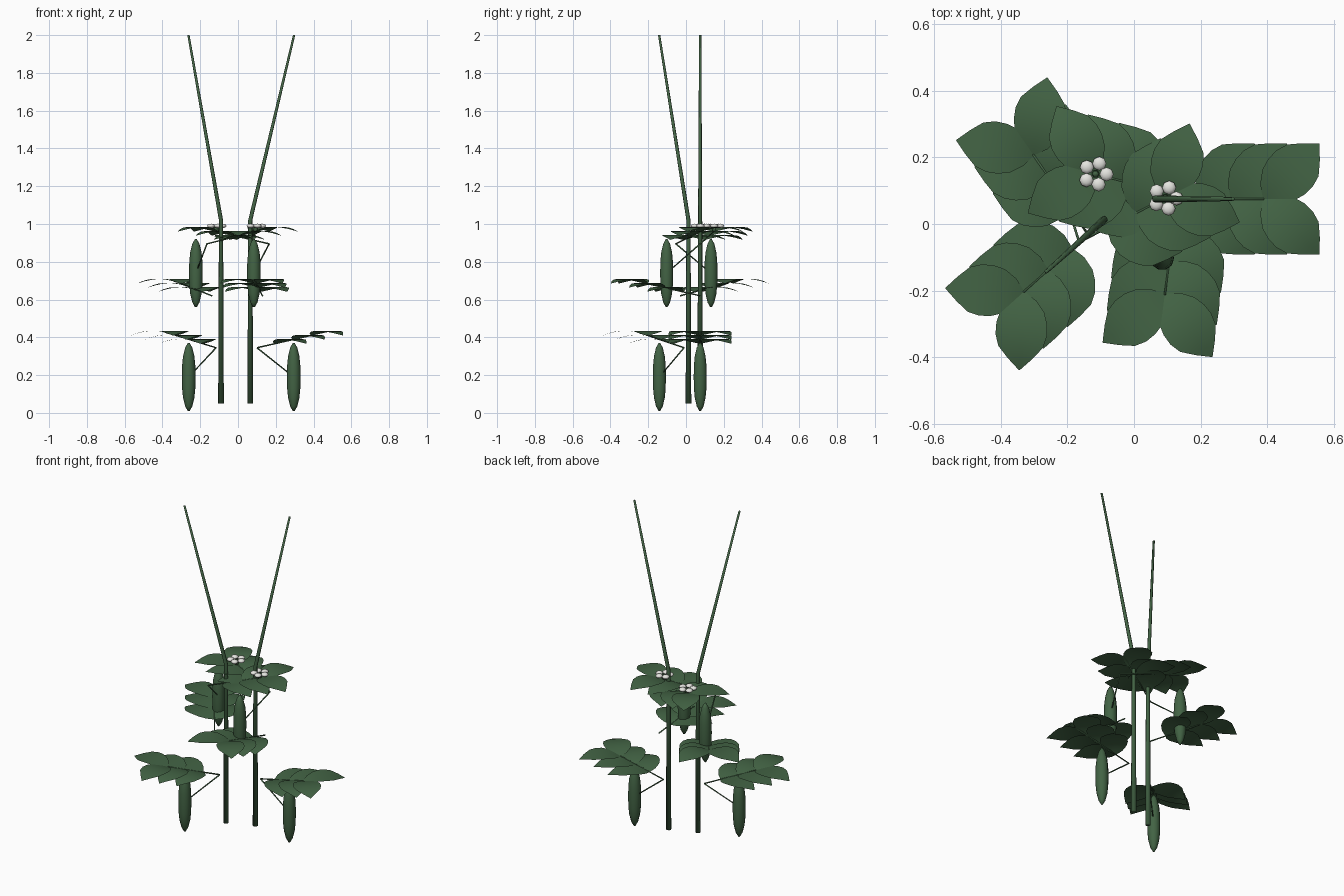
import bpy, bmesh, math
from mathutils import Vector

cube = bpy.data.objects.get("Cube")
if cube:
    bpy.data.objects.remove(cube, do_unlink=True)


def material(name, rgb):
    m = bpy.data.materials.new(name)
    m.use_nodes = True
    m.diffuse_color = (*rgb, 1)
    bsdf = m.node_tree.nodes["Principled BSDF"]
    bsdf.inputs["Base Color"].default_value = (*rgb, 1)
    bsdf.inputs["Roughness"].default_value = 0.8
    return m


GREEN = material("plant green", (0.055, 0.125, 0.058))
WHITE = material("petal white", (0.78, 0.78, 0.74))


def finish(name, bm, mat, smooth=True):
    mesh = bpy.data.meshes.new(name)
    bmesh.ops.recalc_face_normals(bm, faces=bm.faces)
    bm.to_mesh(mesh)
    bm.free()
    mesh.materials.append(mat)
    obj = bpy.data.objects.new(name, mesh)
    bpy.context.collection.objects.link(obj)
    for p in mesh.polygons:
        p.use_smooth = smooth
    return obj


def heading(deg):
    a = math.radians(deg)
    return Vector((math.cos(a), math.sin(a), 0))


def tube(bm, rings, sides):
    """Skin horizontal or tilted rings given as (centre, radius, axis)."""
    loops = []
    for centre, radius, axis in rings:
        q = Vector((0, 0, 1)).rotation_difference(axis)
        loops.append([bm.verts.new(centre + q @ (heading(360 * i / sides) * radius))
                      for i in range(sides)])
    for a, b in zip(loops, loops[1:]):
        for i in range(sides):
            j = (i + 1) % sides
            bm.faces.new((a[i], a[j], b[j], b[i]))
    bm.faces.new(loops[0][::-1])
    bm.faces.new(loops[-1])


def rod(name, a, b, radius):
    bm = bmesh.new()
    axis = (b - a).normalized()
    tube(bm, [(a, radius, axis), (b, radius * 0.8, axis)], 6)
    finish(name, bm, GREEN)


UP = Vector((0, 0, 1))
LEAF_LENGTH = 0.234
# Half width along each leaflet, from base to tip
LEAF_SHAPE = [(0, 0.006), (0.1, 0.04), (0.25, 0.066), (0.4, 0.076), (0.55, 0.077),
              (0.7, 0.067), (0.85, 0.037), (1, 0.001)]


def leaflet(bm, base, deg):
    along, side = heading(deg), heading(deg + 90)
    rows = []
    for t, w in LEAF_SHAPE:
        mid = base + along * (t * LEAF_LENGTH) + UP * (0.1 * t * (1 - t))
        rows.append([bm.verts.new(mid + side * w * s) for s in (-1, 0, 1)])
    for a, b in zip(rows, rows[1:]):
        for i in (0, 1):
            bm.faces.new((a[i], a[i + 1], b[i + 1], b[i]))


def compound_leaf(name, start, deg):
    """Rising midrib with three pairs of leaflets; returns its end."""
    end = start + heading(deg) * 0.29 + UP * 0.065
    rod(name + "_midrib", start, end, 0.004)
    bm = bmesh.new()
    for t in (0.33, 0.665, 1):
        for turn in (-45, 45):
            leaflet(bm, start.lerp(end, t), deg + turn)
    finish(name, bm, GREEN)
    return end


# Half of the pod outline: height from centre, radius
POD_HALF = [(0, 0.036), (0.06, 0.035), (0.11, 0.03), (0.155, 0.019), (0.18, 0.005)]


def pod(name, start, deg):
    centre = start + heading(deg) * 0.195 - UP * 0.155
    rod(name + "_stalk", start, centre, 0.004)
    profile = [(-z, r) for z, r in POD_HALF[:0:-1]] + POD_HALF
    bm = bmesh.new()
    tube(bm, [(centre + UP * z, r, UP) for z, r in profile], 10)
    finish(name, bm, GREEN)


def flower(name, centre):
    bm = bmesh.new()
    for i in range(5):
        petal = bmesh.ops.create_uvsphere(bm, u_segments=8, v_segments=6, radius=0.021)["verts"]
        spot = centre + heading(70 + 72 * i) * 0.033
        for v in petal:
            v.co.z *= 0.55
            v.co += spot
    finish(name + "_petals", bm, WHITE)
    rod(name + "_heart", centre - UP * 0.03, centre, 0.012)


def plant(name, foot, lean):
    out = heading(lean)
    # Straight lower stem and thin leaning upper stem
    tip = foot + out * 0.232 + UP * 2
    bend = foot + UP * 1.02
    bm = bmesh.new()
    tube(bm, [(foot + UP * 0.05, 0.015, UP), (bend, 0.011, UP),
              (tip, 0.006, UP)], 8)
    finish(name + "_stem", bm, GREEN)
    # Leaves spiral up the stem
    for i, offset in enumerate((0.035, 0.065, 0.1)):
        start = foot + out * offset + UP * (0.345 + 0.275 * i)
        end = compound_leaf(f"{name}_leaf_{i + 1}", start, lean - 97.5 * i)
        if i == 0:
            pod(name + "_lower_pod", start, lean)
        if i == 2:
            pod(name + "_upper_pod", start, lean - 114.5)
            flower(name + "_flower", end + UP * 0.03)


plant("right_plant", Vector((-0.09, 0.013, 0)), 222)
plant("left_plant", Vector((0.065, 0.075, 0)), 0)
